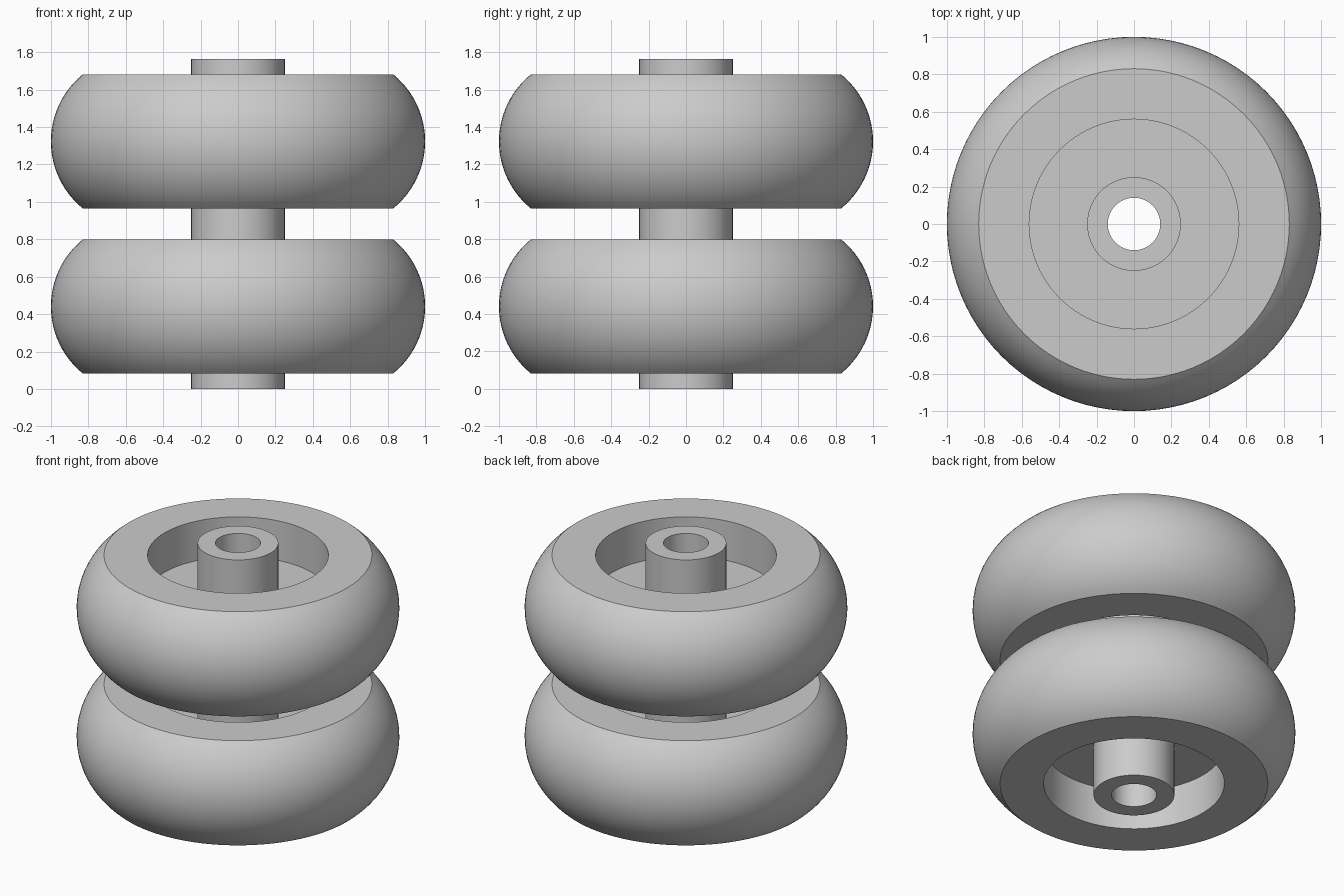
import bpy
import bmesh
import math
from mathutils import Vector

cube = bpy.data.objects.get("Cube")
if cube:
    bpy.data.objects.remove(cube, do_unlink=True)

# One plain grey for everything
grey = bpy.data.materials.new("plain grey")
grey.use_nodes = True
colour = (0.6, 0.6, 0.6, 1)
grey.diffuse_color = colour
grey.node_tree.nodes["Principled BSDF"].inputs["Base Color"].default_value = colour

# Wheel dimensions
SIDES = 96
HUB_HALF = 0.441      # half length of the hub, also half the wheel spacing
TREAD_HALF = 0.358    # half width of the tread
WEB_HALF = 0.088      # half thickness of the web between hub and rim
BORE, HUB, RIM, SHOULDER = 0.14, 0.25, 0.56, 0.83
BULGE = 1 - SHOULDER


def tread_arc(steps):
    """Circular arc from the lower shoulder to the upper shoulder."""
    radius = (TREAD_HALF ** 2 + BULGE ** 2) / (2 * BULGE)
    reach = math.asin(TREAD_HALF / radius)
    for i in range(steps + 1):
        a = reach * (2 * i / steps - 1)
        yield 1 - radius + radius * math.cos(a), radius * math.sin(a)


def lathe(name, profile):
    """Revolve a closed (radius, height) outline around the z axis."""
    bm = bmesh.new()
    verts = [bm.verts.new((r, 0, z)) for r, z in profile]
    edges = [bm.edges.new((v, verts[i - 1])) for i, v in enumerate(verts)]
    bmesh.ops.spin(bm, geom=verts + edges, cent=Vector(), axis=(0, 0, 1),
                   angle=math.tau, steps=SIDES)
    bmesh.ops.remove_doubles(bm, verts=bm.verts, dist=0.0005)
    bmesh.ops.recalc_face_normals(bm, faces=bm.faces)
    mesh = bpy.data.meshes.new(name)
    bm.to_mesh(mesh)
    bm.free()
    mesh.materials.append(grey)
    return mesh


# Outline of hub, recessed web and rounded tread; the top half mirrors the bottom
lower = [(BORE, -HUB_HALF), (HUB, -HUB_HALF), (HUB, -WEB_HALF),
         (RIM, -WEB_HALF), (RIM, -TREAD_HALF)]
upper = [(r, -z) for r, z in reversed(lower)]
wheel_mesh = lathe("wheel", lower + list(tread_arc(24)) + upper)

# Two identical wheels stacked hub to hub
bpy.ops.object.select_all(action='DESELECT')
for name, level in (("lower_wheel", 1), ("upper_wheel", 3)):
    wheel = bpy.data.objects.new(name, wheel_mesh)
    wheel.location.z = HUB_HALF * level
    bpy.context.collection.objects.link(wheel)
    wheel.select_set(True)
    bpy.context.view_layer.objects.active = wheel
bpy.ops.object.shade_smooth_by_angle(angle=math.radians(30))
